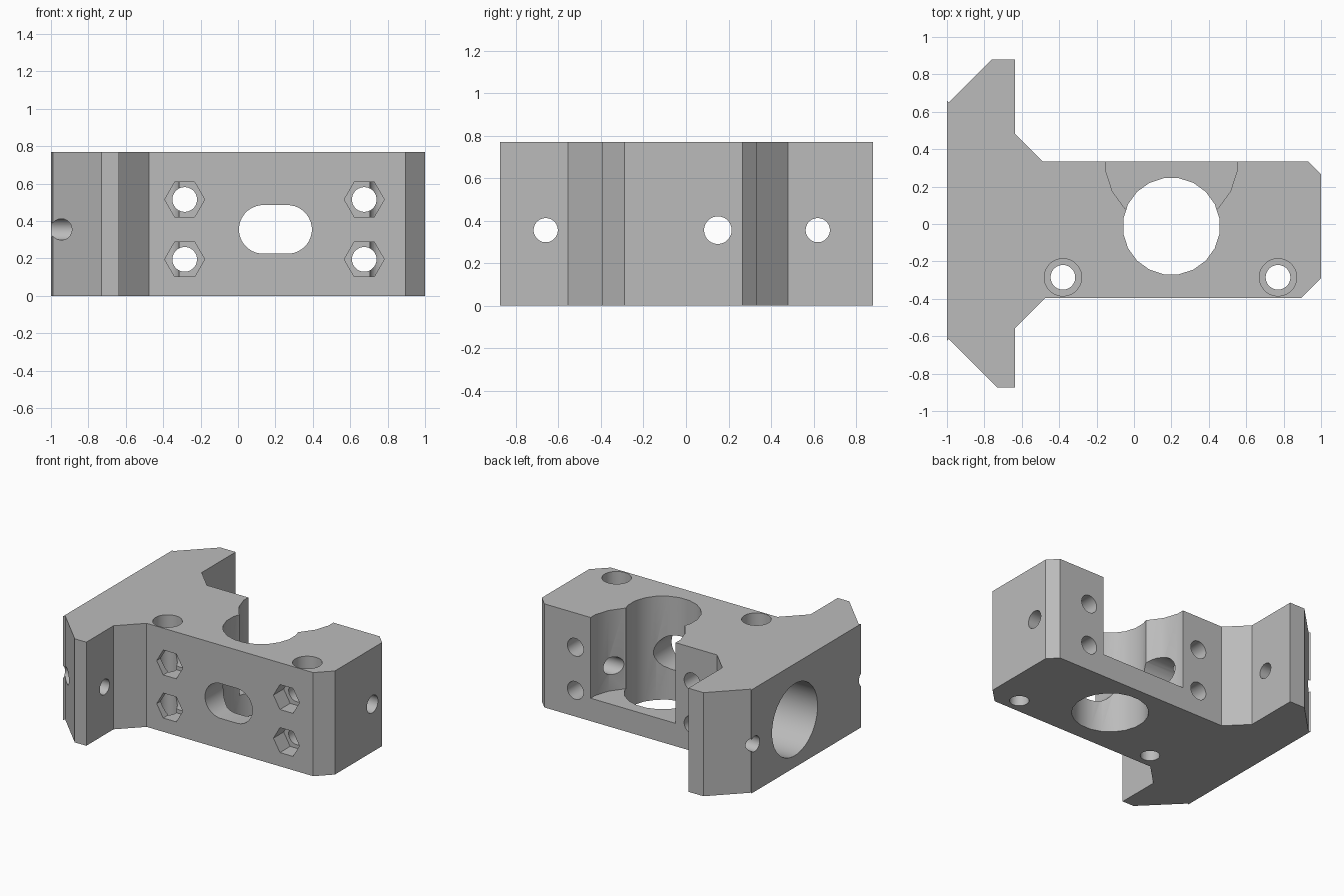
import bpy, bmesh, math
from mathutils import Matrix, Vector

default = bpy.data.objects.get("Cube")
if default:
    bpy.data.objects.remove(default, do_unlink=True)

HEIGHT = 0.77
MID = 0.355

grey = bpy.data.materials.new("plain_grey")
grey.use_nodes = True
colour = (0.5, 0.5, 0.5, 1)
grey.diffuse_color = colour
grey.node_tree.nodes["Principled BSDF"].inputs["Base Color"].default_value = colour


def make_object(name, bm):
    bmesh.ops.recalc_face_normals(bm, faces=bm.faces)
    mesh = bpy.data.meshes.new(name)
    bm.to_mesh(mesh)
    bm.free()
    mesh.materials.append(grey)
    obj = bpy.data.objects.new(name, mesh)
    bpy.context.collection.objects.link(obj)
    return obj


def prism(name, outline, vector, matrix=Matrix()):
    """Extrude a flat outline along a vector."""
    bm = bmesh.new()
    face = bm.faces.new([bm.verts.new(p) for p in outline])
    extruded = bmesh.ops.extrude_face_region(bm, geom=[face], use_keep_orig=True)
    moved = [g for g in extruded["geom"] if isinstance(g, bmesh.types.BMVert)]
    bmesh.ops.translate(bm, verts=moved, vec=vector)
    bmesh.ops.transform(bm, matrix=matrix, verts=bm.verts)
    return make_object(name, bm)


def cut(cutter):
    cutter.hide_render = True
    mod = body.modifiers.new(cutter.name, "BOOLEAN")
    mod.operation = "DIFFERENCE"
    mod.solver = "EXACT"
    mod.object = cutter
    bpy.context.view_layer.objects.active = body
    bpy.ops.object.modifier_apply(modifier=mod.name)
    bpy.data.objects.remove(cutter, do_unlink=True)


def drill(name, start, axis, length, radius, sides=32, stretch=0, half_step=True):
    """Cut a round, polygonal or stretched hole from start along the axis."""
    points = []
    for i in range(sides):
        a = math.tau * (i + 0.5 * half_step) / sides
        shift = math.copysign(stretch, math.cos(a))
        points.append((radius * math.cos(a) + shift, radius * math.sin(a), 0))
    turn = {"x": Matrix.Rotation(math.pi / 2, 4, "Y"),
            "y": Matrix.Rotation(-math.pi / 2, 4, "X"),
            "z": Matrix()}[axis]
    cut(prism(name, points, (0, 0, length), Matrix.Translation(Vector(start)) @ turn))


# Block with end flange and chamfered corners
profile = [(-1, -0.625), (-0.99, -0.615), (-0.73, -0.875), (-0.635, -0.875),
           (-0.635, -0.555), (-0.475, -0.395), (0.895, -0.395), (1, -0.29),
           (1, 0.265), (0.93, 0.335), (-0.49, 0.335), (-0.635, 0.48),
           (-0.635, 0.88), (-0.76, 0.88), (-0.99, 0.65), (-1, 0.66)]
body = prism("mounting_block", [(x, y, 0) for x, y in profile], (0, 0, HEIGHT))

# Large vertical bore and the open pocket behind it
drill("main_bore", (0.2, -0.012, -0.1), "z", 1, 0.26, 20)
drill("rear_pocket", (0.2, 0.335, 0.17), "z", 1, 0.354, 20)

# Front slot reaching the bore
drill("front_slot", (0.2, -0.5, MID), "y", 0.45, 0.13, 32, stretch=0.065)

# Front bolt holes with hexagonal nut recesses
for x in (-0.285, 0.675):
    for z in (0.195, 0.515):
        drill("bolt_hole", (x, -0.6, z), "y", 1.2, 0.066)
        drill("nut_recess", (x, -0.5, z), "y", 0.225, 0.107, 6, half_step=False)

# Vertical screw holes with round counterbores
for x in (-0.38, 0.77):
    drill("screw_hole", (x, -0.285, -0.1), "z", 1, 0.066)
    drill("counterbore", (x, -0.285, 0.62), "z", 0.3, 0.1)

# Flange holes
for y in (-0.66, 0.62):
    drill("flange_hole", (-1.1, y, MID), "x", 0.6, 0.057)

# Lengthwise hole, stepped wider toward the flange
drill("long_hole", (-1.1, 0.15, MID), "x", 2.2, 0.065)
drill("middle_hole", (-1.1, 0.15, MID), "x", 1.2, 0.11)
drill("flange_socket", (-1.1, 0.15, MID), "x", 0.5, 0.268)

# Smooth hole walls, sharp corners
bpy.ops.object.select_all(action="DESELECT")
body.select_set(True)
bpy.context.view_layer.objects.active = body
bpy.ops.object.shade_smooth_by_angle(angle=math.radians(30))
